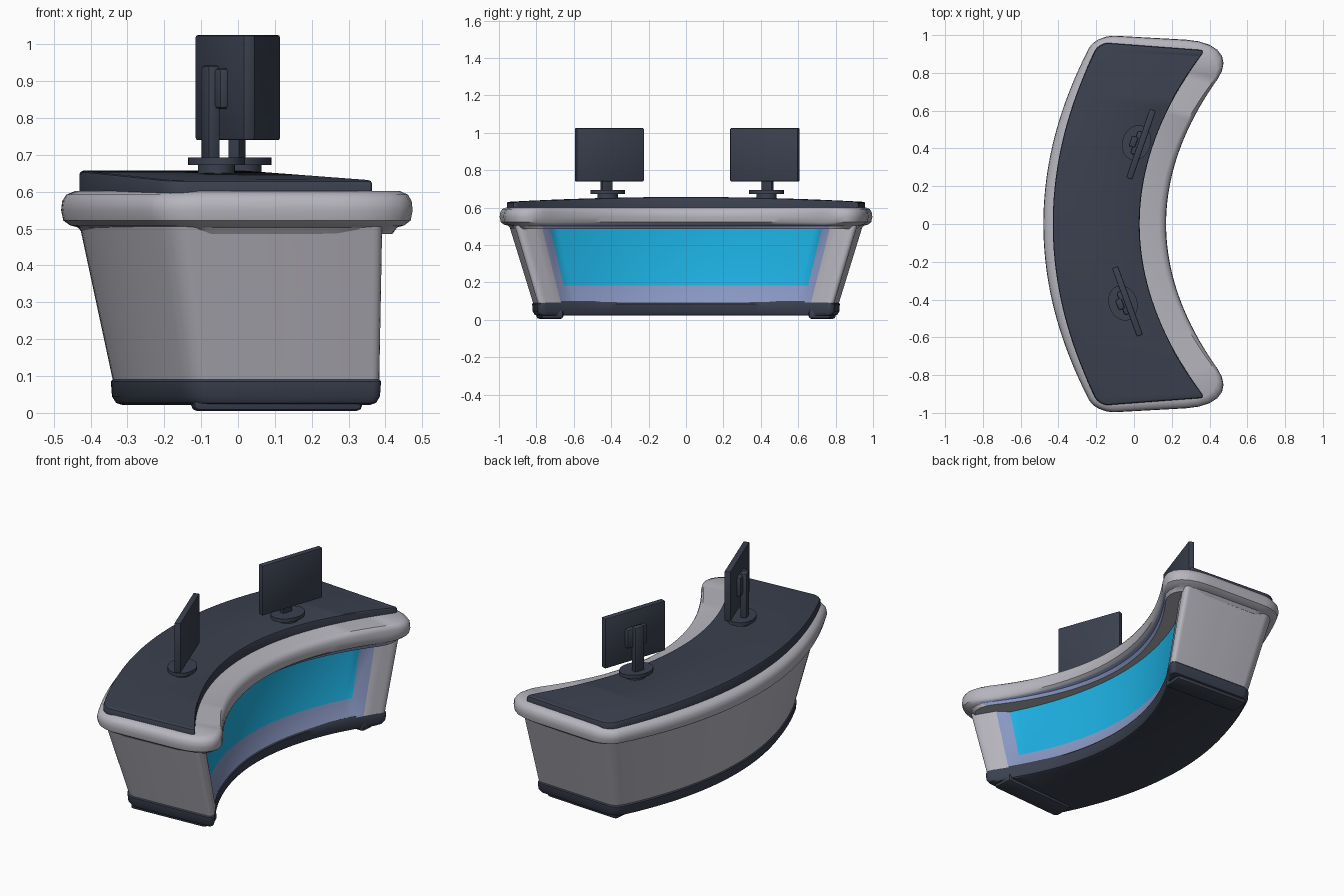
import bpy, bmesh
from math import sin, cos, pi, radians
from mathutils import Matrix, Vector

if "Cube" in bpy.data.objects:
    bpy.data.objects.remove(bpy.data.objects["Cube"])


def material(name, rgb, rough=0.6):
    m = bpy.data.materials.new(name)
    m.use_nodes = True
    col = (*rgb, 1)
    m.diffuse_color = col
    node = m.node_tree.nodes["Principled BSDF"]
    node.inputs["Base Color"].default_value = col
    node.inputs["Roughness"].default_value = rough
    return m


slate = material("dark slate", (0.043, 0.052, 0.078))
grey = material("warm grey", (0.47, 0.46, 0.51))
lilac = material("lilac", (0.25, 0.31, 0.54))
cyan = material("cyan", (0.012, 0.43, 0.75))


def finish(name, bm, mats, angle=35):
    bmesh.ops.recalc_face_normals(bm, faces=bm.faces)
    me = bpy.data.meshes.new(name)
    bm.to_mesh(me)
    bm.free()
    for m in mats:
        me.materials.append(m)
    ob = bpy.data.objects.new(name, me)
    bpy.context.collection.objects.link(ob)
    bpy.ops.object.select_all(action='DESELECT')
    ob.select_set(True)
    bpy.context.view_layer.objects.active = ob
    bpy.ops.object.shade_smooth_by_angle(angle=radians(angle))
    return ob


def half_outline(rs, rt, side=40, arc=7):
    """Half of a rounded rectangle in (s across 0..1, t along -1..1)."""
    half = [(0.55, -1)]
    for i in range(arc + 1):
        a = pi / 2 * i / arc
        half.append((1 - rs + rs * sin(a), -1 + rt - rt * cos(a)))
    for i in range(1, side):
        half.append((1, (1 - rt) * (2 * i / side - 1)))
    return half + [(s, -t) for s, t in reversed(half[:arc + 2])]


def place(s, t, shape):
    """Bend a point of the outline into the crescent plan."""
    out_mid, out_end, in_mid, in_end, out_y, in_y = shape
    xo = out_mid + (out_end - out_mid) * t * t
    xi = in_mid + (in_end - in_mid) * t * t
    return xo + (xi - xo) * s, t * (out_y + (in_y - out_y) * s)


def shrink(shape, d):
    a, b, c, e, f, g = shape
    return a + d, b + d, c - d, e - d, f - d, g - d


def crescent(name, rings, inner, outer, mats, crown=0.0, recess=None):
    """Loft crescent rings (z, shape, share of crown); inner and outer are corner radii."""
    bm = bmesh.new()
    pts = half_outline(*inner) + [(1 - s, t) for s, t in reversed(half_outline(*outer))]
    n = len(pts)
    loops, pushed = [], set()
    for k, (z, shape, share) in enumerate(rings):
        loop = []
        for s, t in pts:
            x, y = place(s, t, shape)
            sunk = recess and k in recess[0] and s > 0.999 and abs(t) < recess[1]
            v = bm.verts.new((x - (recess[2] if sunk else 0), y,
                              z + crown * share * (1 - t * t)))
            if sunk:
                pushed.add(v)
            loop.append(v)
        loops.append(loop)
    for lo, hi in zip(loops, loops[1:]):
        for i in range(n):
            j = (i + 1) % n
            f = bm.faces.new((lo[i], lo[j], hi[j], hi[i]))
            count = sum(v in pushed for v in f.verts)
            f.material_index = 2 if count == 4 else 1 if count else 0
    for loop in (loops[0], loops[-1]):
        for i in range(n // 2 - 1):
            bm.faces.new((loop[i], loop[i + 1], loop[n - 2 - i], loop[n - 1 - i]))
    return finish(name, bm, mats)


# Crescent body with a sunken glowing panel on the concave side
foot_plan = (-0.34, -0.125, 0.125, 0.405, 0.82, 0.79)
top_plan = (-0.43, -0.18, 0.115, 0.415, 0.95, 0.915)


def body_ring(z):
    k = (z - 0.09) / 0.42
    return z, tuple(a + (b - a) * k for a, b in zip(foot_plan, top_plan)), 0


crescent("desk_body", [body_ring(z) for z in (0.09, 0.185, 0.49, 0.53)],
         (0.08, 0.06), (0.08, 0.06), [grey, lilac, cyan],
         recess=((1, 2), 0.83, 0.04))

# Plinth and its two end feet
plinth = shrink(foot_plan, -0.005)
crescent("plinth", [(z, shrink(plinth, d), 0) for z, d in
                    ((0.022, 0.03), (0.027, 0.014), (0.045, 0.003),
                     (0.085, 0), (0.1, 0.012))],
         (0.08, 0.06), (0.08, 0.06), [slate])


def box(bm, size, centre, bevel=0.0, turn=0.0):
    m = (Matrix.Translation(centre) @ Matrix.Rotation(radians(turn), 4, 'Z')
         @ Matrix.Diagonal((*size, 1)))
    vs = bmesh.ops.create_cube(bm, size=1, matrix=m)["verts"]
    edges = list({e for v in vs for e in v.link_edges})
    bmesh.ops.bevel(bm, geom=edges, offset=bevel, segments=2,
                    profile=0.5, affect='EDGES')


def disc(bm, rx, ry, z0, z1, x):
    m = Matrix.Translation((x, 0, (z0 + z1) / 2)) @ Matrix.Diagonal((rx, ry, 1, 1))
    bmesh.ops.create_cone(bm, cap_ends=True, segments=28, radius1=1, radius2=1,
                          depth=z1 - z0, matrix=m)


for side, label in ((1, "back"), (-1, "front")):
    bm = bmesh.new()
    box(bm, (0.46, 0.12, 0.05), (0.105, side * 0.728, 0.03), 0.016, side * -3.4)
    finish(label + "_foot", bm, [slate])

# Padded rim with wide rounded tips; its underside is lilac on the concave side
rim_plan = (-0.48, -0.2, 0.17, 0.595, 1.002, 0.958)
rim = crescent("rim", [(z, shrink(rim_plan, d), 0) for z, d in
                       ((0.485, 0.06), (0.503, 0.046), (0.509, 0.024), (0.522, 0.006),
                        (0.55, 0), (0.575, 0.003), (0.592, 0.014), (0.602, 0.038))],
               (0.4, 0.2), (0.13, 0.07), [grey, lilac])
for p in rim.data.polygons:
    if p.center.z < 0.513 and abs(p.center.y) < 0.78 and p.normal.x > 0.02:
        p.material_index = 1

# Dark worktop, slightly crowned toward the middle
slab_plan = (-0.43, -0.185, 0.03, 0.375, 0.962, 0.92)
crescent("worktop", [(z, shrink(slab_plan, d), c) for z, d, c in
                     ((0.595, 0, 0), (0.622, 0, 1), (0.628, 0.003, 1),
                      (0.631, 0.01, 1))],
         (0.04, 0.025), (0.09, 0.05), [slate], crown=0.026)


# Two monitors turned toward the operator
def monitor(name, x, y, turn):
    bm = bmesh.new()
    disc(bm, 0.05, 0.055, 0.64, 0.675, -0.025)
    disc(bm, 0.075, 0.095, 0.672, 0.693, -0.025)
    box(bm, (0.035, 0.06, 0.265), (-0.042, 0, 0.81), 0.008)
    box(bm, (0.035, 0.13, 0.11), (-0.022, 0, 0.88), 0.01)
    box(bm, (0.034, 0.385, 0.285), (0, 0, 0.8825), 0.006)
    bm.transform(Matrix.Translation(Vector((x, y, 0))) @ Matrix.Rotation(radians(turn), 4, 'Z'))
    finish(name, bm, [slate])


monitor("back_monitor", 0.037, 0.422, -19)
monitor("front_monitor", -0.035, -0.41, 20)
